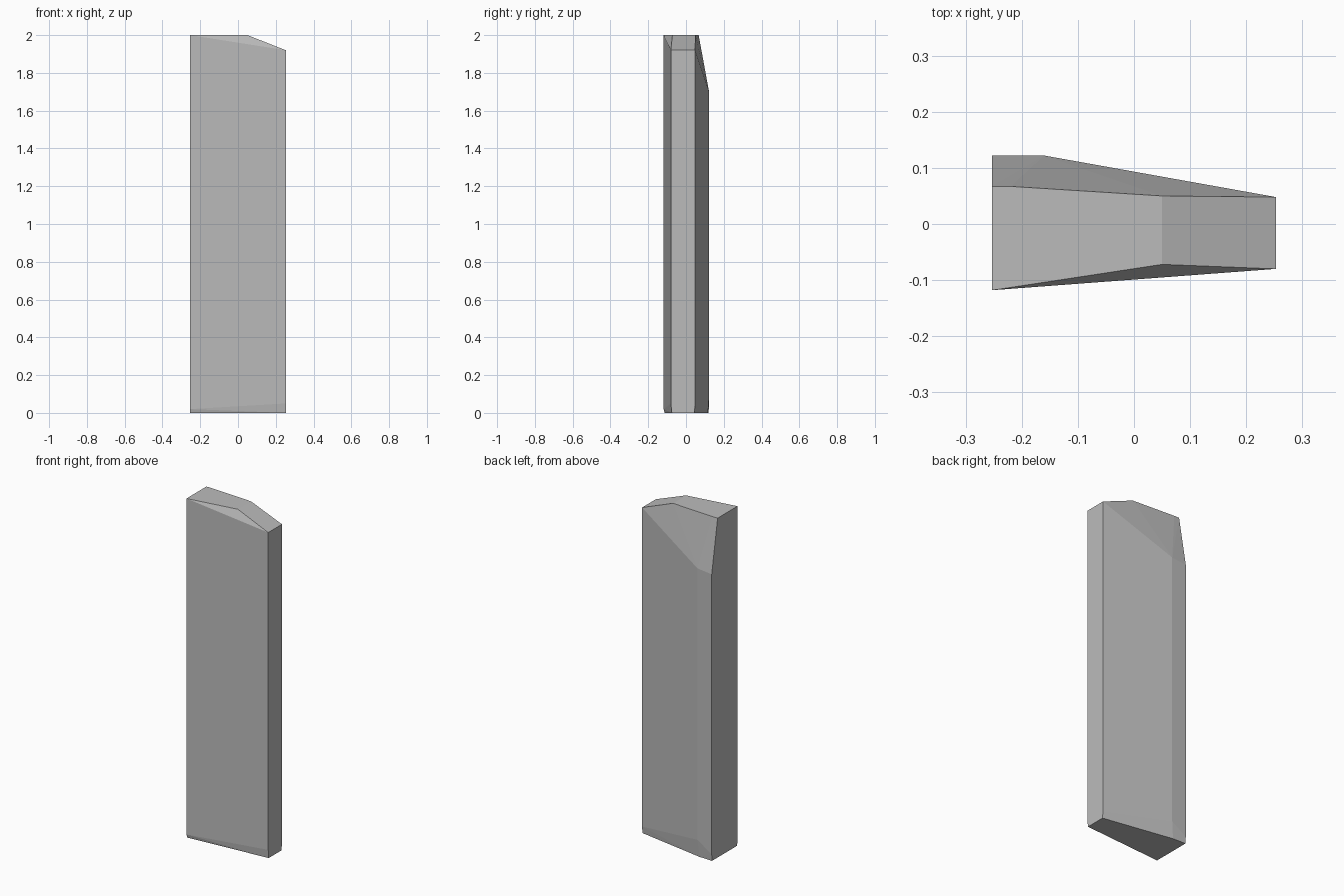
import bpy
import bmesh

cube = bpy.data.objects.get("Cube")
if cube:
    bpy.data.objects.remove(cube, do_unlink=True)

# Plain grey surface
grey = bpy.data.materials.new("mid_grey")
grey.use_nodes = True
colour = (0.5, 0.5, 0.5, 1)
grey.diffuse_color = colour
grey.node_tree.nodes["Principled BSDF"].inputs["Base Color"].default_value = colour

WIDE, NARROW = -0.253, 0.253
HEIGHT = 2.0

# Flat top, narrowing towards the bevelled end
top = [(WIDE, -0.118, HEIGHT), (0.05, -0.072, HEIGHT),
       (0.05, 0.05, HEIGHT), (-0.22, 0.067, HEIGHT), (WIDE, 0.067, HEIGHT)]

# Side corners at the upper bevels and just above the foot
shoulder = [(NARROW, -0.08, 1.92), (NARROW, 0.048, 1.92),
            (-0.16, 0.122, 1.7), (WIDE, 0.122, 1.69)]
ankle = [(WIDE, -0.118, 0.02), (NARROW, -0.08, 0.05),
         (NARROW, 0.048, 0.04), (-0.16, 0.122, 0.1), (WIDE, 0.122, 0.04)]

# Slightly tucked-in foot
foot = [(WIDE, -0.113, 0), (NARROW, -0.075, 0),
        (NARROW, 0.044, 0), (-0.17, 0.116, 0), (WIDE, 0.119, 0)]

# The slab is the convex skin of its corners
bm = bmesh.new()
for point in top + shoulder + ankle + foot:
    bm.verts.new(point)
bmesh.ops.convex_hull(bm, input=bm.verts[:])
bmesh.ops.dissolve_limit(bm, angle_limit=0.005, verts=bm.verts[:], edges=bm.edges[:])
bmesh.ops.recalc_face_normals(bm, faces=bm.faces[:])

mesh = bpy.data.meshes.new("tapered_slab")
bm.to_mesh(mesh)
bm.free()
mesh.materials.append(grey)
slab = bpy.data.objects.new("tapered_slab", mesh)
bpy.context.collection.objects.link(slab)
